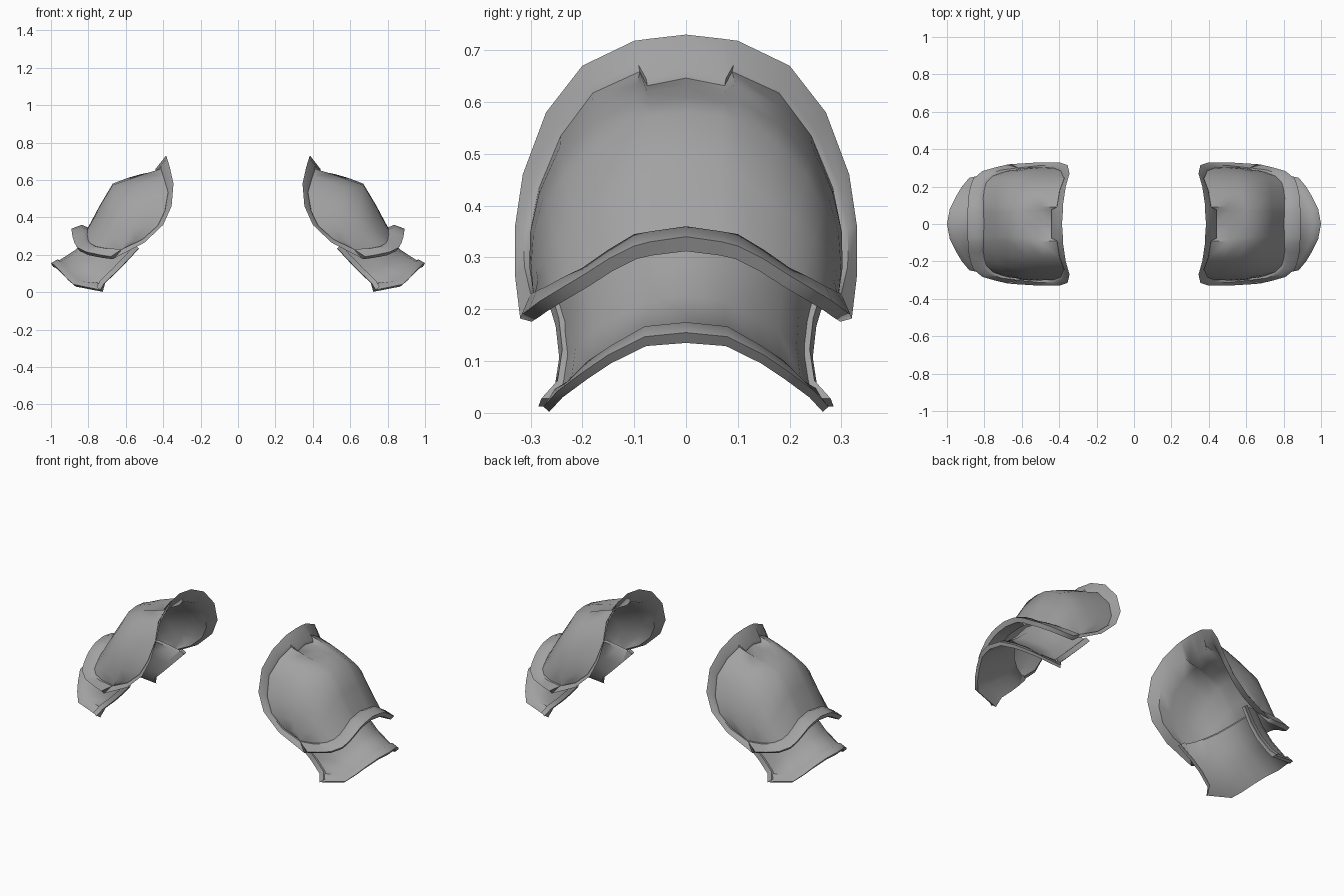
import bpy, bmesh, math
from mathutils import Vector as V

if "Cube" in bpy.data.objects:
    bpy.data.objects.remove(bpy.data.objects["Cube"])

steel = bpy.data.materials.new("grey_steel")
steel.diffuse_color = (0.36, 0.36, 0.36, 1)
steel.use_nodes = True
steel.node_tree.nodes["Principled BSDF"].inputs["Base Color"].default_value = steel.diffuse_color


def curve(*pts):
    return [V(p) for p in pts]


def toward(c, centre, dist):
    """Shift a curve towards a centre by a distance or a distance per key."""
    out = []
    for k, p in enumerate(c):
        d = dist(k) if callable(dist) else dist
        out.append(p + (V(centre) - p).normalized() * d)
    return out


def blend(a, b, t, centre, bulge):
    """Curve between two curves, pushed outward by a bulge."""
    mid = [p.lerp(q, t) for p, q in zip(a, b)]
    return toward(mid, centre, -bulge)


def arch(half):
    """Complete a half curve to the other side of the arch."""
    return [V((p.x, -p.y, p.z)) for p in half[:0:-1]] + half


def loft(name, rows, angle=52):
    """Closed shell through a loop of rows, mirrored to the other shoulder."""
    bm = bmesh.new()
    grid = [[bm.verts.new(p) for p in r] for r in rows]
    for i in range(len(grid)):
        a, b = grid[i], grid[(i + 1) % len(grid)]
        for k in range(len(a) - 1):
            bm.faces.new((a[k], a[k + 1], b[k + 1], b[k]))
    bmesh.ops.remove_doubles(bm, verts=bm.verts, dist=0.0005)
    bmesh.ops.holes_fill(bm, edges=[e for e in bm.edges if e.is_boundary], sides=0)
    bmesh.ops.recalc_face_normals(bm, faces=bm.faces)
    me = bpy.data.meshes.new(name)
    bm.to_mesh(me)
    bm.free()
    me.materials.append(steel)
    ob = bpy.data.objects.new(name, me)
    bpy.context.collection.objects.link(ob)
    bpy.ops.object.select_all(action='DESELECT')
    ob.select_set(True)
    bpy.context.view_layer.objects.active = ob
    bpy.ops.object.shade_smooth_by_angle(angle=math.radians(angle))
    ob.modifiers.new("other_shoulder", 'MIRROR').use_axis = (True, False, False)
    return ob


# Shoulder dome: neck rim, notched rim edge, crest, hem edge, hem lip
neck = curve((.385, 0, .73), (.38, .07, .722), (.38, .1, .718), (.365, .2, .67),
             (.345, .27, .58), (.355, .315, .46), (.40, .33, .36),
             (.50, .33, .265), (.66, .32, .182))
neck_in = curve((.44, 0, .66), (.44, .077, .645), (.41, .092, .672), (.395, .185, .63),
                (.37, .25, .545), (.388, .295, .44), (.43, .313, .355),
                (.51, .312, .283), (.62, .30, .23))
crest = curve((.67, 0, .58), (.67, .07, .573), (.665, .1, .565), (.66, .175, .52),
              (.65, .235, .46), (.64, .268, .40), (.63, .288, .34),
              (.625, .298, .28), (.62, .30, .23))
hem_in = curve((.835, 0, .36), (.835, .07, .35), (.832, .1, .345), (.83, .15, .315),
               (.82, .2, .28), (.805, .237, .262), (.77, .268, .245),
               (.71, .289, .235), (.62, .30, .23))
hem = curve((.89, 0, .34), (.89, .07, .33), (.888, .1, .322), (.885, .15, .297),
            (.875, .2, .265), (.86, .242, .24), (.81, .283, .215),
            (.74, .303, .20), (.68, .317, .19))
core = (.5, 0, .22)
hem_low = [p + V((-.012, -.06 * p.y, -.028 + .014 * k / 8)) for k, p in enumerate(hem)]
top = toward(neck_in, core, .014)
mid = toward(crest, core, lambda k: .012 * (k / 8) ** 2)
base = toward(hem_in, core, lambda k: .036 - .024 * k / 8)
skin = [top, blend(top, mid, 1 / 3, core, .007), blend(top, mid, 2 / 3, core, .007),
        mid, blend(mid, base, .5, core, .003), base]
lining = [toward(r, core, .018) for r in reversed(skin)]
loft("shoulder_dome", [arch(r) for r in [neck, neck_in] + skin + [hem_in, hem, hem_low] + lining])

# Lower arm plate: hidden upper edge sweeping down to a raised hem
upper = curve((.74, 0, .36), (.73, .08, .35), (.70, .15, .325), (.66, .2, .30),
              (.61, .235, .27), (.53, .262, .235))
lip_in = curve((.965, 0, .175), (.955, .08, .167), (.92, .145, .13), (.89, .19, .10),
               (.855, .23, .06), (.72, .255, .045))
lip = curve((1.0, 0, .155), (.985, .08, .147), (.95, .15, .112), (.92, .2, .078),
            (.88, .248, .042), (.735, .275, .012))
core2 = (.62, 0, .08)
lip_low = [p + V((-.012, -.04 * p.y, -.02 + .01 * k / 5)) for k, p in enumerate(lip)]
foot = toward(lip_in, core2, .012)
plate = [blend(upper, foot, t, core2, -.018 * math.sin(math.pi * t)) for t in (0, .33, .67, 1)]
inside = [toward(r, core2, .014) for r in reversed(plate)]
loft("arm_plate", [arch(r) for r in plate + [lip_in, lip, lip_low] + inside])

# Raised trims down both side edges of the arm plate
for side, label in ((-1, "front"), (1, "back")):
    path = [r[-1] for r in plate] + [lip[-1]]
    band = V((.022, -.006, .016))
    shifts = [V((0, -.012, 0)), V((0, .010, 0)), band + V((0, .010, 0)), band + V((0, -.012, 0))]
    loft(label + "_plate_trim",
         [[V((p.x + s.x, side * (p.y + s.y), p.z + s.z)) for p in path] for s in shifts])
